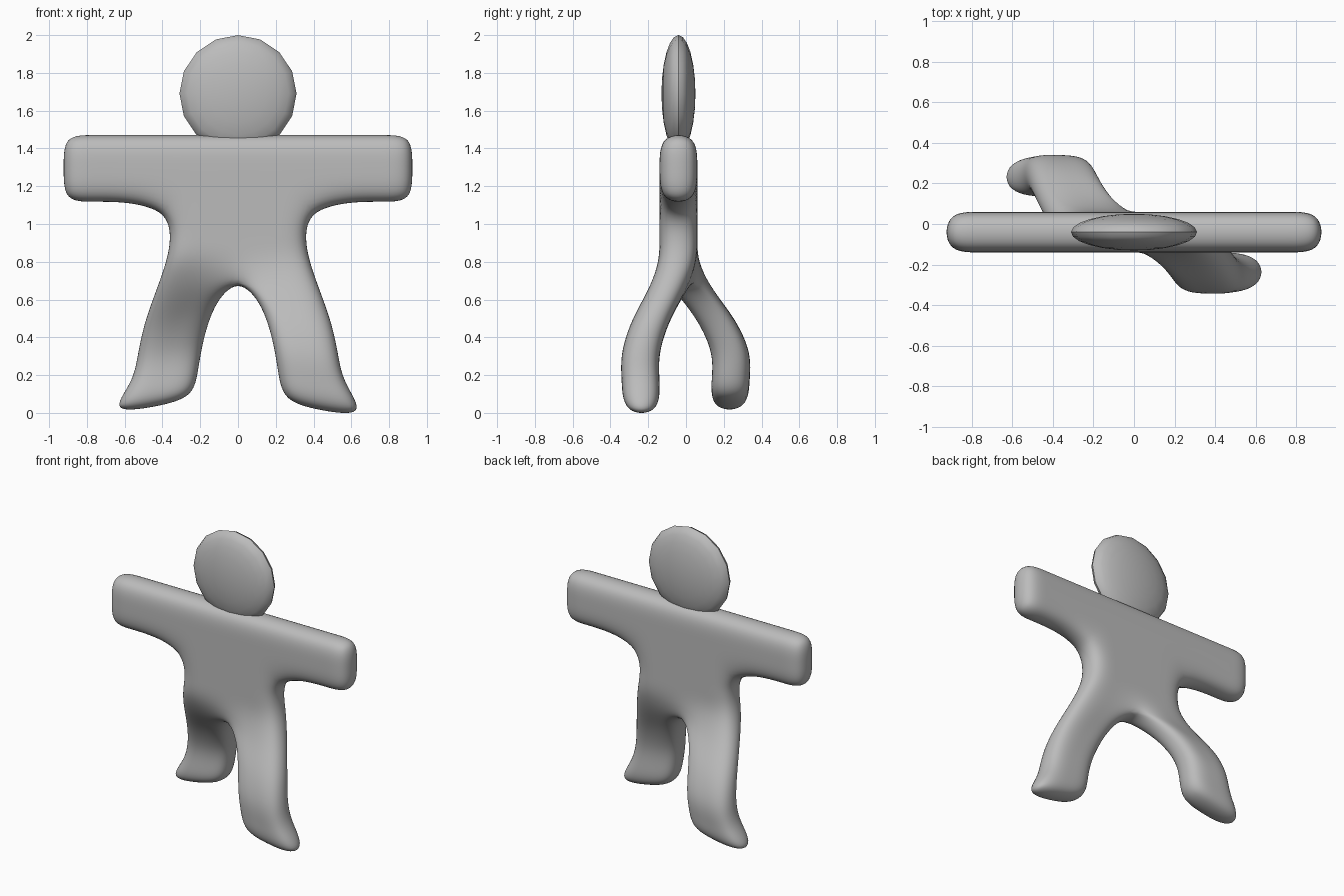
import bpy
import bmesh
import math

cube = bpy.data.objects.get("Cube")
if cube:
    bpy.data.objects.remove(cube, do_unlink=True)

grey = bpy.data.materials.new("plain_grey")
grey.use_nodes = True
GREY = (0.5, 0.5, 0.5, 1.0)
grey.diffuse_color = GREY
grey.node_tree.nodes["Principled BSDF"].inputs["Base Color"].default_value = GREY

MID_Y = -0.04      # centre plane of the figure
HALF = 0.10        # half thickness
STRIDE = {1: 1.0, -1: -1.38}   # left leg steps forward, right leg back

# Torso and leg rows: (x, z, forward offset) at the inner, middle and outer column
ROWS = [
    [(0, 1.478, 0), (0.20, 1.478, 0), (0.40, 1.478, 0)],
    [(0, 1.30, 0), (0.20, 1.30, 0), (0.40, 1.30, 0)],
    [(0, 1.10, 0), (0.20, 1.09, 0), (0.385, 1.06, 0)],
    [(0, 0.93, 0), (0.18, 0.93, 0), (0.36, 0.93, 0)],
    [(0, 0.82, 0), (0.20, 0.81, 0), (0.385, 0.80, 0)],
    [(0, 0.715, 0), (0.215, 0.66, -0.05), (0.445, 0.64, -0.07)],
    [(0.125, 0.575, -0.10), (0.30, 0.50, -0.15), (0.51, 0.46, -0.165)],
    [(0.185, 0.36, -0.20), (0.36, 0.31, -0.21), (0.54, 0.29, -0.21)],
    [(0.205, 0.21, -0.20), (0.39, 0.17, -0.20), (0.565, 0.16, -0.20)],
    [(0.235, 0.06, -0.195), (0.43, 0.005, -0.195), (0.70, -0.03, -0.195)],
]
# Arm columns continue the first three rows outwards
for x in (0.58, 0.76, 0.93):
    for row, z in zip(ROWS, (1.478, 1.30, 1.11)):
        row.append((x, z, 0))


def build_body():
    bm = bmesh.new()
    cache = {}

    def vert(side, r, c, layer):
        x, z, step = ROWS[r][c]
        key = (side if x else 0, r, c, layer)
        if key not in cache:
            lift = 0.02 if side < 0 and r == len(ROWS) - 1 else 0
            y = MID_Y + step * STRIDE[side] + layer * HALF
            cache[key] = bm.verts.new((side * x, y, z + lift))
        return cache[key]

    # Front and back sheets, then walls along every edge used only once
    for side in (1, -1):
        edges = {}
        for r in range(len(ROWS) - 1):
            for c in range(min(len(ROWS[r]), len(ROWS[r + 1])) - 1):
                quad = [(r, c), (r + 1, c), (r + 1, c + 1), (r, c + 1)]
                for layer in (-1, 1):
                    bm.faces.new([vert(side, *p, layer) for p in quad])
                for a, b in zip(quad, quad[1:] + quad[:1]):
                    edges.setdefault(frozenset((a, b)), []).append((a, b))
        for uses in edges.values():
            a, b = uses[0]
            on_centre = ROWS[a[0]][a[1]][0] == 0 and ROWS[b[0]][b[1]][0] == 0
            if len(uses) == 1 and not on_centre:
                bm.faces.new([vert(side, *a, -1), vert(side, *b, -1),
                              vert(side, *b, 1), vert(side, *a, 1)])
    bmesh.ops.recalc_face_normals(bm, faces=bm.faces)
    for face in bm.faces:
        face.smooth = True
    mesh = bpy.data.meshes.new("body")
    bm.to_mesh(mesh)
    bm.free()
    body = bpy.data.objects.new("body", mesh)
    bpy.context.collection.objects.link(body)
    mesh.materials.append(grey)
    sub = body.modifiers.new("rounding", 'SUBSURF')
    sub.levels = sub.render_levels = 3
    return body


build_body()

# Head: a flattened faceted disc with a crisp rim
bpy.ops.mesh.primitive_uv_sphere_add(segments=16, ring_count=12, radius=1,
                                     location=(0, MID_Y, 1.69),
                                     rotation=(math.pi / 2, 0, 0))
head = bpy.context.object
head.name = "head"
head.scale = (0.31, 0.31, 0.09)
head.data.materials.append(grey)
bpy.ops.object.transform_apply(location=False, rotation=True, scale=True)
bpy.ops.object.shade_smooth_by_angle(angle=math.radians(35))
